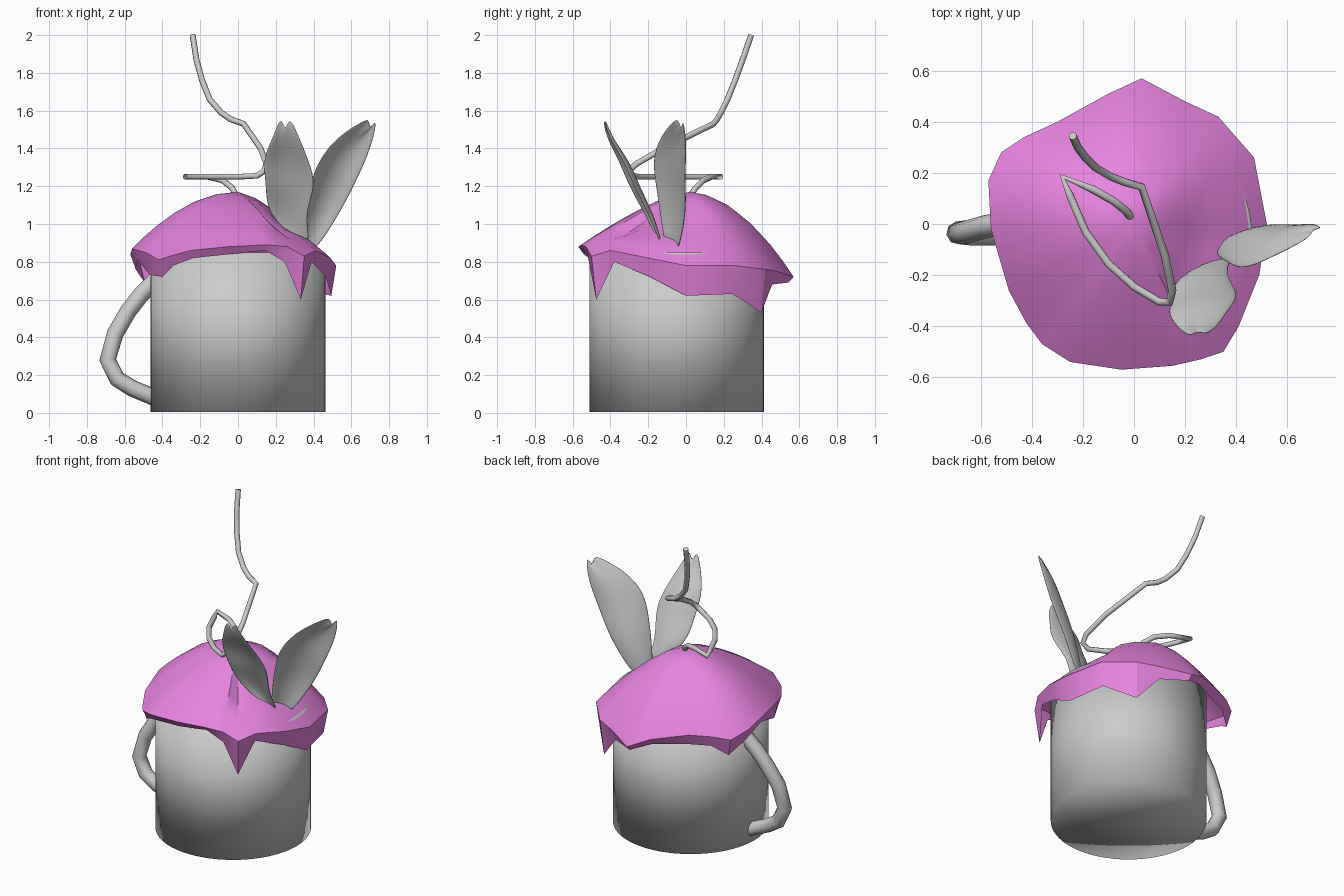
import bpy, math
from mathutils import Vector

if "Cube" in bpy.data.objects:
    bpy.data.objects.remove(bpy.data.objects["Cube"])


def make_object(name, verts, faces, angle=30):
    me = bpy.data.meshes.new(name)
    me.from_pydata([tuple(v) for v in verts], [], faces)
    me.validate()
    ob = bpy.data.objects.new(name, me)
    bpy.context.collection.objects.link(ob)
    bpy.ops.object.select_all(action='DESELECT')
    ob.select_set(True)
    bpy.context.view_layer.objects.active = ob
    bpy.ops.object.mode_set(mode='EDIT')
    bpy.ops.mesh.select_all(action='SELECT')
    bpy.ops.mesh.remove_doubles(threshold=0.0005)
    bpy.ops.mesh.normals_make_consistent(inside=False)
    bpy.ops.object.mode_set(mode='OBJECT')
    bpy.ops.object.shade_smooth_by_angle(angle=math.radians(angle))
    return ob


def tube(name, pts, radius, res=2):
    cu = bpy.data.curves.new(name, 'CURVE')
    cu.dimensions = '3D'
    cu.bevel_depth = radius
    cu.bevel_resolution = res
    cu.use_fill_caps = True
    sp = cu.splines.new('POLY')
    sp.points.add(len(pts) - 1)
    for p, co in zip(sp.points, pts):
        p.co = (*co, 1)
    sp.use_smooth = True
    ob = bpy.data.objects.new(name, cu)
    bpy.context.collection.objects.link(ob)
    return ob


def leaf(name, rows, side, cup):
    # rows: x, y, z, half width along the spine
    side, cup, n = Vector(side).normalized(), Vector(cup), 5
    verts, faces = [], []
    for i, (x, y, z, w) in enumerate(rows):
        for j in range(n):
            u = j / (n - 1) * 2 - 1
            p = Vector((x, y, z)) + side * w * u * 1.05 + cup * (0.5 - u * u) * w
            if i == len(rows) - 1 and j == 2:
                p.z -= 0.05            # notch between the two tips
            verts.append(p)
    for i in range(len(rows) - 1):
        for j in range(n - 1):
            a = i * n + j
            faces.append((a, a + 1, a + n + 1, a + n))
    ob = make_object(name, verts, faces, 80)
    so = ob.modifiers.new("thickness", 'SOLIDIFY')
    so.thickness = 0.012
    so.offset = 0
    sub = ob.modifiers.new("smooth", 'SUBSURF')
    sub.levels = sub.render_levels = 2
    return ob


# Mug: lathed hollow profile
profile = [(0, 0.005), (0.462, 0.005), (0.462, 0.85), (0.43, 0.85), (0.43, 0.05), (0, 0.05)]
seg = 64
verts = [(r * math.cos(k * math.tau / seg), r * math.sin(k * math.tau / seg) - 0.05, z)
         for r, z in profile for k in range(seg)]
faces = [(i * seg + k, i * seg + (k + 1) % seg, (i + 1) * seg + (k + 1) % seg, (i + 1) * seg + k)
         for i in range(len(profile) - 1) for k in range(seg)]
make_object("mug", verts, faces, 180)

# Handle
tube("mug_handle", [(-0.43, 0.01, 0.71), (-0.51, 0.0, 0.63), (-0.58, -0.01, 0.54),
                    (-0.65, -0.03, 0.42), (-0.69, -0.035, 0.28), (-0.64, -0.04, 0.18),
                    (-0.56, -0.04, 0.13), (-0.44, -0.03, 0.08)], 0.045)

# Draped cover: x, y, shoulder height, hem height around the edge
edge = [(.03, .57, .72, .69), (-.1, .51, .78, .74), (-.3, .40, .82, .75), (-.43, .34, .82, .75),
        (-.52, .28, .80, .69), (-.57, .17, .84, .76), (-.56, -.02, .87, .81),
        (-.49, -.26, .85, .73), (-.42, -.39, .81, .72), (-.36, -.47, .83, .78),
        (-.25, -.54, .86, .82), (-.05, -.57, .88, .84), (.15, -.555, .89, .86),
        (.26, -.53, .88, .80), (.35, -.50, .83, .60), (.41, -.40, .86, .80),
        (.49, -.2, .82, .72), (.52, 0, .78, .62), (.47, .26, .78, .63),
        (.33, .42, .76, .53), (.2, .48, .75, .68)]
top, n = 1.17, len(edge)
rings = [0.2, 0.4, 0.6, 0.78, 0.9, 1.0]
verts, faces = [(0, 0.02, top)], []
for t in rings:
    for x, y, zs, zh in edge:
        p = 1.65 - 0.45 * (x - y) / math.hypot(x, y) / math.sqrt(2)
        z = top - (top - zs) * t ** p
        if x > 0.3 and y < 0.2 and 0.3 < t < 0.7:
            z -= 0.03                  # dent under the leaves
        if t < 0.95 and math.hypot(x * t, y * t + 0.05) < 0.47:
            z = max(z, 0.858)          # rest on the rim of the mug
        verts.append((x * t, y * t, z))
verts += [(x * 0.95, y * 0.95, zh) for x, y, zs, zh in edge]
for k in range(n):
    faces.append((0, 1 + k, 1 + (k + 1) % n))
    for i in range(len(rings)):
        a, b = 1 + i * n, 1 + (i + 1) * n
        faces.append((a + k, b + k, b + (k + 1) % n, a + (k + 1) % n))
cover = make_object("draped_cover", verts, faces, 28)
pink = bpy.data.materials.new("pink")
pink.diffuse_color = (0.80, 0.23, 0.74, 1)
pink.use_nodes = True
pink.node_tree.nodes["Principled BSDF"].inputs["Base Color"].default_value = pink.diffuse_color
cover.data.materials.append(pink)

# Curling stem
tube("stem", [(0, 0.01, 1.13), (-.03, .05, 1.19), (-.08, .09, 1.23), (-.16, .135, 1.25),
              (-.28, .185, 1.25), (-.25, .11, 1.25), (-.19, -.03, 1.25), (-.1, -.155, 1.25),
              (0, -.245, 1.25), (.10, -.305, 1.255), (.14, -.305, 1.28), (.15, -.26, 1.32),
              (.12, -.12, 1.40), (.03, .145, 1.53), (-.04, .165, 1.555), (-.09, .185, 1.59),
              (-.15, .22, 1.66), (-.19, .26, 1.76), (-.22, .30, 1.87), (-.24, .345, 2.0)], 0.016)

# Two leaves
leaf("front_leaf", [(.35, -.14, .91, .03), (.25, -.19, 1.05, .10), (.285, -.27, 1.2, .13),
                    (.25, -.32, 1.33, .12), (.255, -.40, 1.45, .07), (.25, -.43, 1.55, .03)],
     (1, .1, 0), (0, .35, -.1))
leaf("side_leaf", [(.36, -.07, .88, .06), (.41, -.06, 1.02, .10), (.46, -.06, 1.15, .125),
                   (.52, -.075, 1.3, .14), (.61, -.05, 1.44, .11), (.71, -.03, 1.55, .03)],
     (.75, .6, -.28), (-.2, .3, 0))
